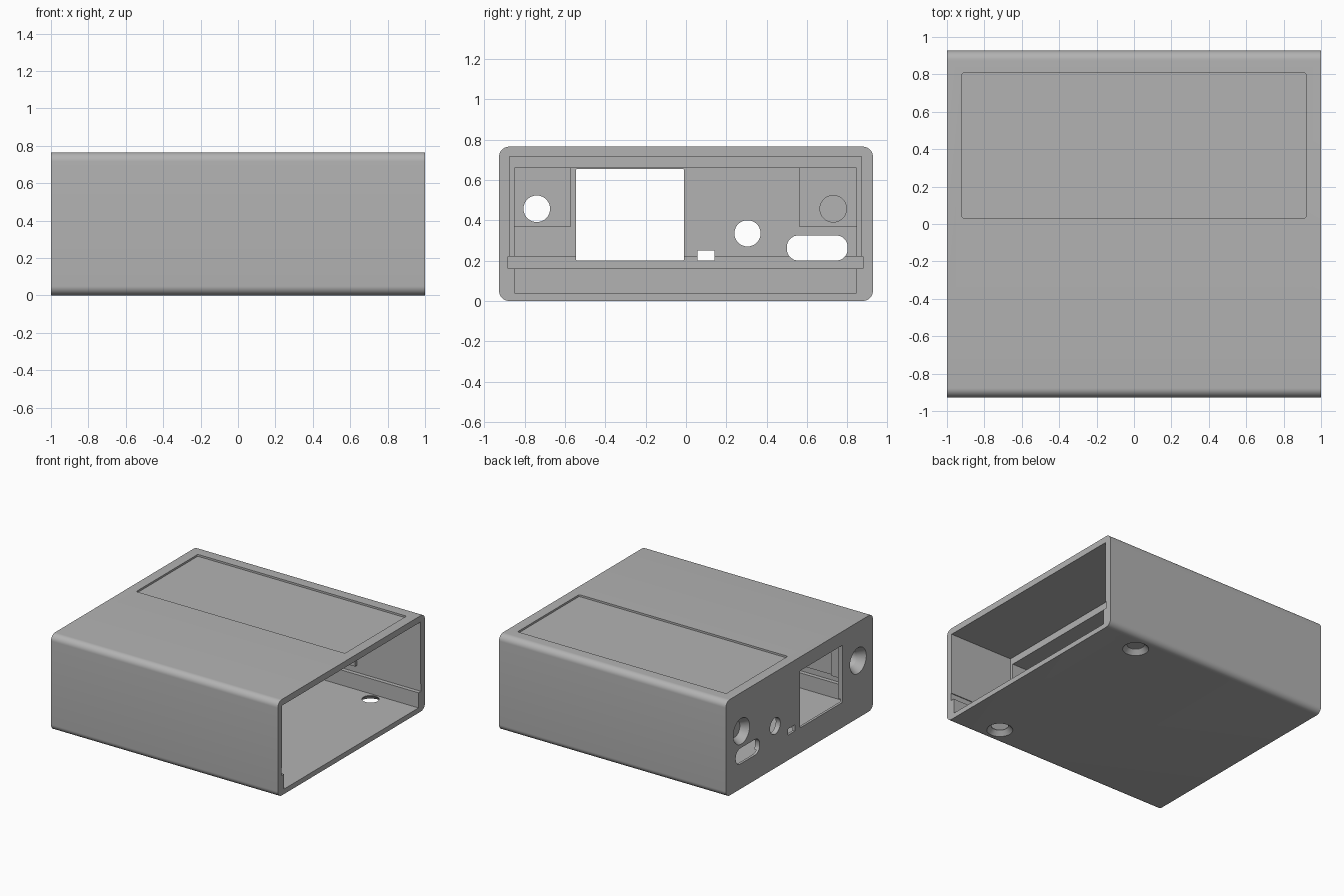
import bpy, bmesh, math
from mathutils import Matrix, Vector

cube = bpy.data.objects.get("Cube")
if cube:
    bpy.data.objects.remove(cube, do_unlink=True)

grey = bpy.data.materials.new("plain grey")
grey.use_nodes = True
COLOUR = (0.45, 0.45, 0.45, 1)
grey.diffuse_color = COLOUR
grey.node_tree.nodes["Principled BSDF"].inputs["Base Color"].default_value = COLOUR


def finish(bm, name):
    bmesh.ops.recalc_face_normals(bm, faces=bm.faces)
    mesh = bpy.data.meshes.new(name)
    bm.to_mesh(mesh)
    bm.free()
    mesh.materials.append(grey)
    obj = bpy.data.objects.new(name, mesh)
    bpy.context.collection.objects.link(obj)
    return obj


def box(name, x, y, z, radius=0, axis=0):
    """Box from ranges, with the edges along one axis optionally rounded."""
    bm = bmesh.new()
    bmesh.ops.create_cube(bm, size=1)
    for v in bm.verts:
        v.co = Vector([(a + b) / 2 + c * (b - a) for (a, b), c in zip((x, y, z), v.co)])
    if radius:
        edges = [e for e in bm.edges
                 if abs((e.verts[0].co - e.verts[1].co).normalized()[axis]) > 0.9]
        bmesh.ops.bevel(bm, geom=edges, offset=radius, segments=10, profile=0.5, affect='EDGES')
    return finish(bm, name)


def cone(name, centre, r_low, r_high, depth, along_x=False):
    """Round cutter whose axis runs along z, or along x."""
    bm = bmesh.new()
    turn = Matrix.Rotation(math.pi / 2, 4, 'Y') if along_x else Matrix.Identity(4)
    bmesh.ops.create_cone(bm, cap_ends=True, segments=48, radius1=r_low, radius2=r_high,
                          depth=depth, matrix=Matrix.Translation(centre) @ turn)
    return finish(bm, name)


def combine(body, other, operation='DIFFERENCE'):
    other.hide_render = True
    mod = body.modifiers.new("cut", 'BOOLEAN')
    mod.operation = operation
    mod.solver = 'EXACT'
    mod.object = other
    bpy.context.view_layer.update()
    graph = bpy.context.evaluated_depsgraph_get()
    mesh = bpy.data.meshes.new_from_object(body.evaluated_get(graph))
    body.modifiers.clear()
    body.data = mesh
    bpy.data.objects.remove(other, do_unlink=True)


# Rounded outer sleeve
case = box("enclosure_shell", (-1, 1), (-0.927, 0.927), (0, 0.765), 0.05)

# Main cavity, wider mouth and circuit board groove, open at the +x end
combine(case, box("cavity", (-0.96, 1.1), (-0.85, 0.845), (0.04, 0.66)))
combine(case, box("mouth", (0.44, 1.1), (-0.875, 0.87), (0.2, 0.715)))
combine(case, box("board_groove", (-0.98, 1.1), (-0.882, 0.877), (0.16, 0.22)))

# Screw bosses inside the end wall
for y in ((-0.87, -0.57), (0.56, 0.87)):
    combine(case, box("screw_boss", (-0.98, -0.88), y, (0.37, 0.68)), 'UNION')

# Countersunk screw holes in the end wall
for y in (-0.74, 0.73):
    combine(case, cone("screw_hole", (-0.95, y, 0.457), 0.066, 0.066, 0.3, True))
    combine(case, cone("countersink", (-0.98, y, 0.457), 0.115, 0.066, 0.08, True))

# Connector openings in the end wall
END = (-1.05, -0.9)
combine(case, box("window", END, (-0.545, -0.01), (0.2, 0.655), 0.006))
combine(case, box("small_port", END, (0.058, 0.142), (0.2, 0.25)))
combine(case, box("slot", END, (0.5, 0.802), (0.2, 0.325), 0.058))
combine(case, cone("round_port", (-0.97, 0.305, 0.335), 0.065, 0.065, 0.14, True))

# Countersunk screw holes in the floor
for y in (-0.77, 0.77):
    combine(case, cone("floor_hole", (0.63, y, 0), 0.062, 0.062, 0.2))
    combine(case, cone("floor_countersink", (0.63, y, 0.01), 0.109, 0.062, 0.05))

# Shallow label recess in the top
combine(case, box("label_recess", (-0.92, 0.92), (0.032, 0.807), (0.75, 0.8), 0.01, 2))

bpy.ops.object.select_all(action='DESELECT')
case.select_set(True)
bpy.context.view_layer.objects.active = case
bpy.ops.object.shade_smooth_by_angle(angle=math.radians(30))
